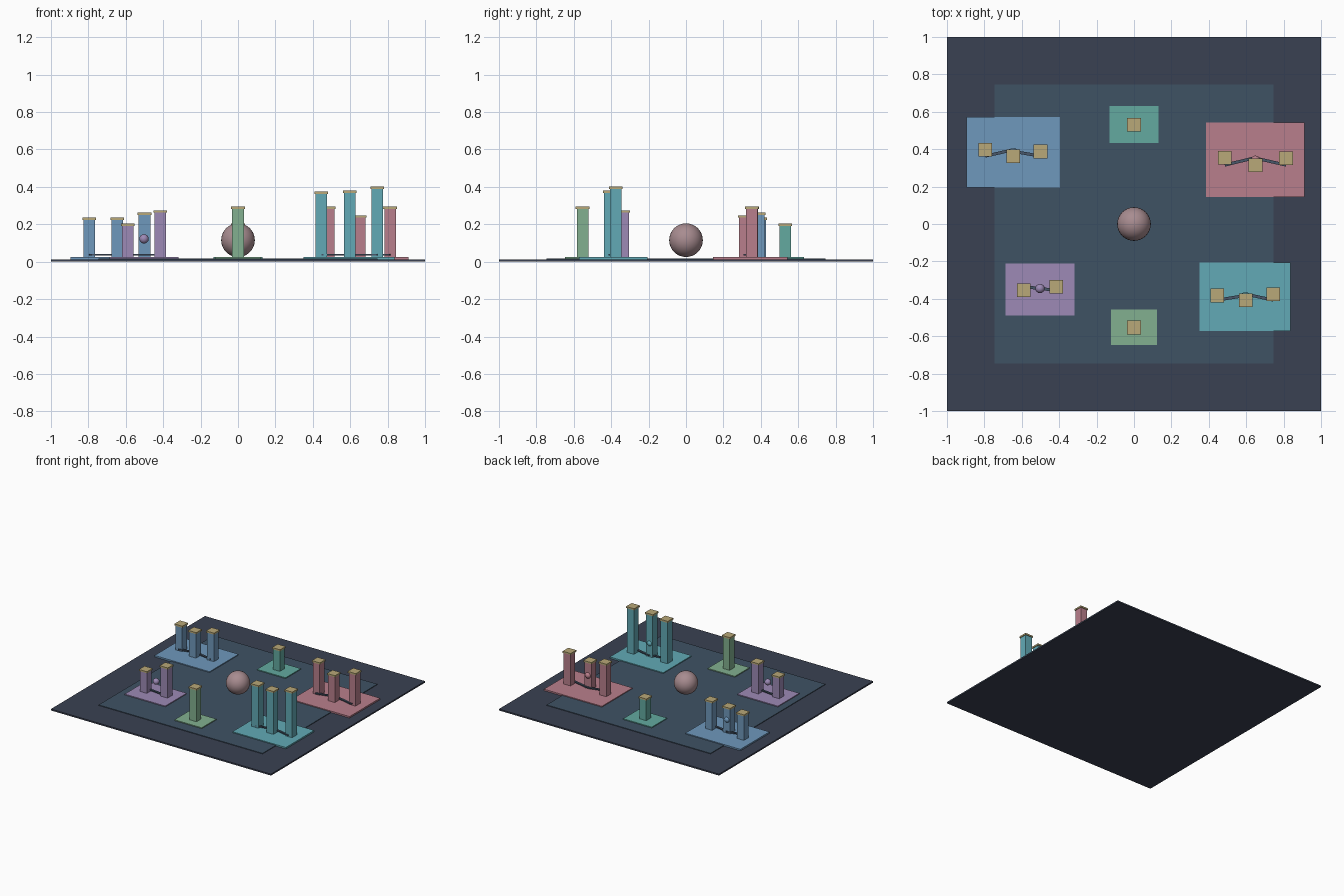
import bpy, math

if "Cube" in bpy.data.objects:
    bpy.data.objects.remove(bpy.data.objects["Cube"])


def material(name, hexcode):
    srgb = [int(hexcode[i:i + 2], 16) / 255 for i in (0, 2, 4)]
    lin = [c / 12.92 if c < 0.04045 else ((c + 0.055) / 1.055) ** 2.4 for c in srgb]
    m = bpy.data.materials.new(name)
    m.diffuse_color = (*lin, 1)
    m.use_nodes = True
    m.node_tree.nodes["Principled BSDF"].inputs["Base Color"].default_value = m.diffuse_color
    return m


def box(name, x, y, z0, z1, sx, sy, mat, angle=0):
    bpy.ops.mesh.primitive_cube_add(size=1, location=(x, y, (z0 + z1) / 2), rotation=(0, 0, angle))
    ob = bpy.context.object
    ob.name = name
    ob.scale = (sx, sy, z1 - z0)
    ob.data.materials.append(mat)


def ball(name, x, y, z, r, mat, segments, rings):
    bpy.ops.mesh.primitive_uv_sphere_add(segments=segments, ring_count=rings, radius=r, location=(x, y, z))
    ob = bpy.context.object
    ob.name = name
    ob.data.materials.append(mat)
    bpy.ops.object.shade_smooth()


cap_mat = material("gold", "B8A878")
link_mat = material("link", "48576A")

# Base slab, raised inner plate and central sphere
box("ground_slab", 0, 0, 0, 0.012, 2, 2, material("ground", "3A4152"))
box("inner_plate", 0, 0, 0.01, 0.017, 1.49, 1.49, material("plate", "3F5264"))
ball("central_sphere", 0, 0, 0.115, 0.09, material("core", "A88C90"), 32, 16)

# name, colour, pad (x0, x1, y0, y1), towers (x, y, top), orb height
districts = [
    ("blue", "6F98BC", (-0.895, -0.395, 0.195, 0.572),
     [(-0.795, 0.397, 0.237), (-0.645, 0.363, 0.237), (-0.5, 0.388, 0.262)], 0.132),
    ("jade", "63AAA0", (-0.13, 0.13, 0.432, 0.63), [(0, 0.53, 0.205)], None),
    ("red", "B97F8C", (0.385, 0.912, 0.145, 0.542),
     [(0.485, 0.355, 0.294), (0.65, 0.315, 0.248), (0.813, 0.352, 0.294)], 0.132),
    ("purple", "9D8AB6", (-0.687, -0.318, -0.49, -0.212),
     [(-0.59, -0.355, 0.205), (-0.415, -0.335, 0.275)], 0.122),
    ("green", "82B090", (-0.124, 0.124, -0.648, -0.458), [(0, -0.553, 0.296)], None),
    ("cyan", "62AAB6", (0.35, 0.836, -0.573, -0.205),
     [(0.445, -0.382, 0.376), (0.597, -0.407, 0.38), (0.745, -0.375, 0.402)], 0.132),
]

for name, colour, (x0, x1, y0, y1), towers, orb_z in districts:
    mat = material(name, colour)
    box(name + "_pad", (x0 + x1) / 2, (y0 + y1) / 2, 0.011, 0.024, x1 - x0, y1 - y0, mat)

    # Square towers with overhanging caps
    for i, (x, y, top) in enumerate(towers):
        box(f"{name}_tower_{i}", x, y, 0.022, top - 0.013, 0.062, 0.062, mat)
        box(f"{name}_cap_{i}", x, y, top - 0.013, top, 0.073, 0.073, cap_mat)

    # Low link strips between neighbouring towers
    for i, (a, b) in enumerate(zip(towers, towers[1:])):
        dx, dy = b[0] - a[0], b[1] - a[1]
        box(f"{name}_link_{i}", (a[0] + b[0]) / 2, (a[1] + b[1]) / 2, 0.032, 0.041,
            math.hypot(dx, dy), 0.016, link_mat, -math.atan2(dy, dx))

    # Small orb floating at the middle of each group
    if orb_z:
        n = len(towers)
        ball(name + "_orb", sum(t[0] for t in towers) / n, sum(t[1] for t in towers) / n,
             orb_z, 0.025, mat, 16, 8)
